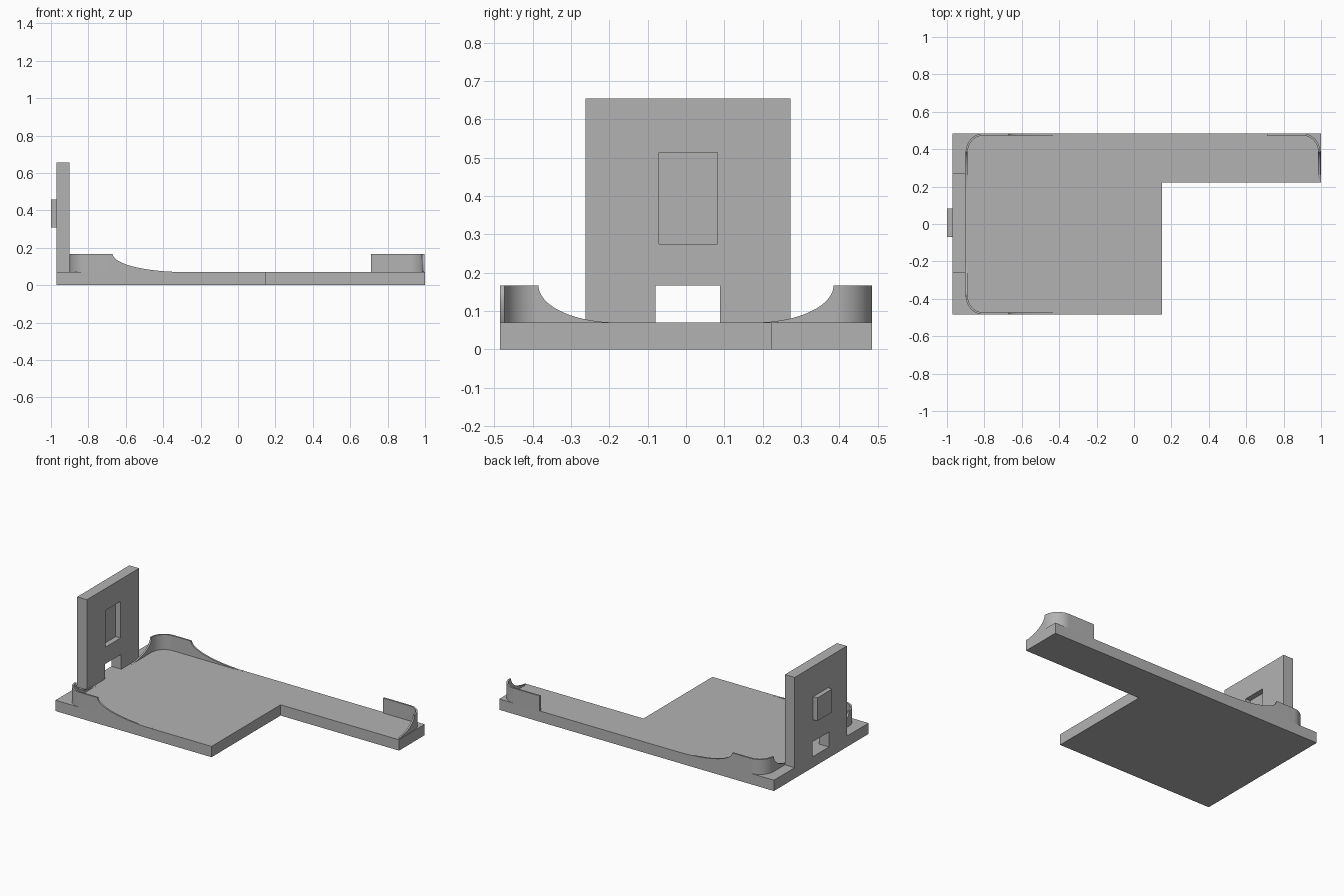
import bpy, bmesh, math
from mathutils import Vector

default = bpy.data.objects.get("Cube")
if default:
    bpy.data.objects.remove(default, do_unlink=True)

grey = bpy.data.materials.new("plain grey")
grey.use_nodes = True
COLOUR = (0.45, 0.45, 0.45, 1)
grey.diffuse_color = COLOUR
grey.node_tree.nodes["Principled BSDF"].inputs["Base Color"].default_value = COLOUR

FLOOR, RIM = 0.07, 0.167
HALF = 0.485


def finish(bm, name):
    bmesh.ops.recalc_face_normals(bm, faces=bm.faces)
    mesh = bpy.data.meshes.new(name)
    bm.to_mesh(mesh)
    bm.free()
    obj = bpy.data.objects.new(name, mesh)
    bpy.context.collection.objects.link(obj)
    mesh.materials.append(grey)
    return obj


def box(name, lo, hi):
    bm = bmesh.new()
    bmesh.ops.create_cube(bm, size=1)
    lo, hi = Vector(lo), Vector(hi)
    for v in bm.verts:
        v.co = (lo + hi) / 2 + v.co * (hi - lo)
    return finish(bm, name)


def smooth(obj):
    bpy.ops.object.select_all(action='DESELECT')
    obj.select_set(True)
    bpy.context.view_layer.objects.active = obj
    bpy.ops.object.shade_smooth_by_angle(angle=math.radians(30))


def cut(obj, cutters):
    bpy.context.view_layer.objects.active = obj
    for cutter in cutters:
        mod = obj.modifiers.new("cut", 'BOOLEAN')
        mod.operation, mod.solver, mod.object = 'DIFFERENCE', 'EXACT', cutter
        bpy.ops.object.modifier_apply(modifier=mod.name)
    smooth(obj)


# L-shaped base slab
bm = bmesh.new()
outline = [(-0.97, -HALF), (0.15, -HALF), (0.15, 0.222), (1, 0.222), (1, HALF), (-0.97, HALF)]
face = bm.faces.new([bm.verts.new((x, y, 0)) for x, y in outline])
top = bmesh.ops.extrude_face_region(bm, geom=[face])["geom"]
bmesh.ops.translate(bm, vec=(0, 0, FLOOR), verts=[v for v in top if isinstance(v, bmesh.types.BMVert)])
finish(bm, "base_slab")

# Upright panel with its boss, cable slot, recess and round hole
panel = box("upright_panel", (-0.97, -0.262, FLOOR), (-0.9, 0.272, 0.655))
boss = box("panel_boss", (-1, -0.07, 0.308), (-0.97, 0.082, 0.458))
slot = box("slot_cutter", (-1.1, -0.079, 0), (-0.8, 0.089, RIM))
recess = box("recess_cutter", (-0.935, -0.07, 0.275), (-0.8, 0.082, 0.513))
bm = bmesh.new()
bmesh.ops.create_cone(bm, cap_ends=True, segments=48, radius1=0.054, radius2=0.054, depth=0.5)
for v in bm.verts:
    v.co = (v.co.z - 0.95, v.co.x + 0.005, v.co.y + 0.382)
hole = finish(bm, "hole_cutter")
cut(panel, [slot, recess, hole])
cut(boss, [hole])
for cutter in (slot, recess, hole):
    bpy.data.objects.remove(cutter, do_unlink=True)


def swoop(t):
    """Height of a wall end that falls in a hollow quarter ellipse, t from 0 to 1."""
    return max(RIM - (RIM - FLOOR) * math.sqrt(max(0, 1 - (1 - t) ** 2)), FLOOR + 0.0005)


def corner_wall(name, edge_x, inward, side, full_x, end_x, end_y, thick=0.011, radius=0.1):
    """Thin wall round one corner; inward is the x direction into the tray."""
    n = 20
    cx, cy = edge_x + inward * radius, HALF - radius
    points = []  # x, y, outward normal, height
    # Run along the long edge, swooping if it goes past full_x
    if end_x != full_x:
        for i in range(n):
            t = 1 - (i / n) ** 1.5
            t = (1 - i / n) ** 2
            points.append((full_x + (end_x - full_x) * t, HALF, (0, 1), swoop(t)))
    points.append((full_x, HALF, (0, 1), RIM))
    # Rounded corner
    for i in range(n + 1):
        a = math.pi / 2 * i / n
        normal = (-inward * math.sin(a), math.cos(a))
        points.append((cx + radius * normal[0], cy + radius * normal[1], normal, RIM))
    # Swooping run along the short edge
    for i in range(1, n + 1):
        t = (i / n) ** 2
        y = cy + (0.18 - cy) * t
        if y < end_y:
            break
        points.append((edge_x, y, (-inward, 0), swoop(t)))
    bm = bmesh.new()
    rings = []
    for x, y, (nx, ny), h in points:
        ix, iy = x - nx * thick, y - ny * thick
        rings.append([bm.verts.new((px, py * side, z)) for px, py, z in
                      ((x, y, FLOOR), (x, y, h), (ix, iy, h), (ix, iy, FLOOR))])
    for a, b in zip(rings, rings[1:]):
        for k in range(4):
            m = (k + 1) % 4
            bm.faces.new((a[k], a[m], b[m], b[k]))
    bm.faces.new(rings[0])
    bm.faces.new(rings[-1][::-1])
    smooth(finish(bm, name))


# Corner retaining walls
corner_wall("back_right_corner_wall", -0.9, 1, 1, -0.67, -0.28, 0.18)
corner_wall("front_right_corner_wall", -0.9, 1, -1, -0.67, -0.28, 0.18)
corner_wall("back_left_corner_wall", 0.996, -1, 1, 0.71, 0.71, 0.222)
